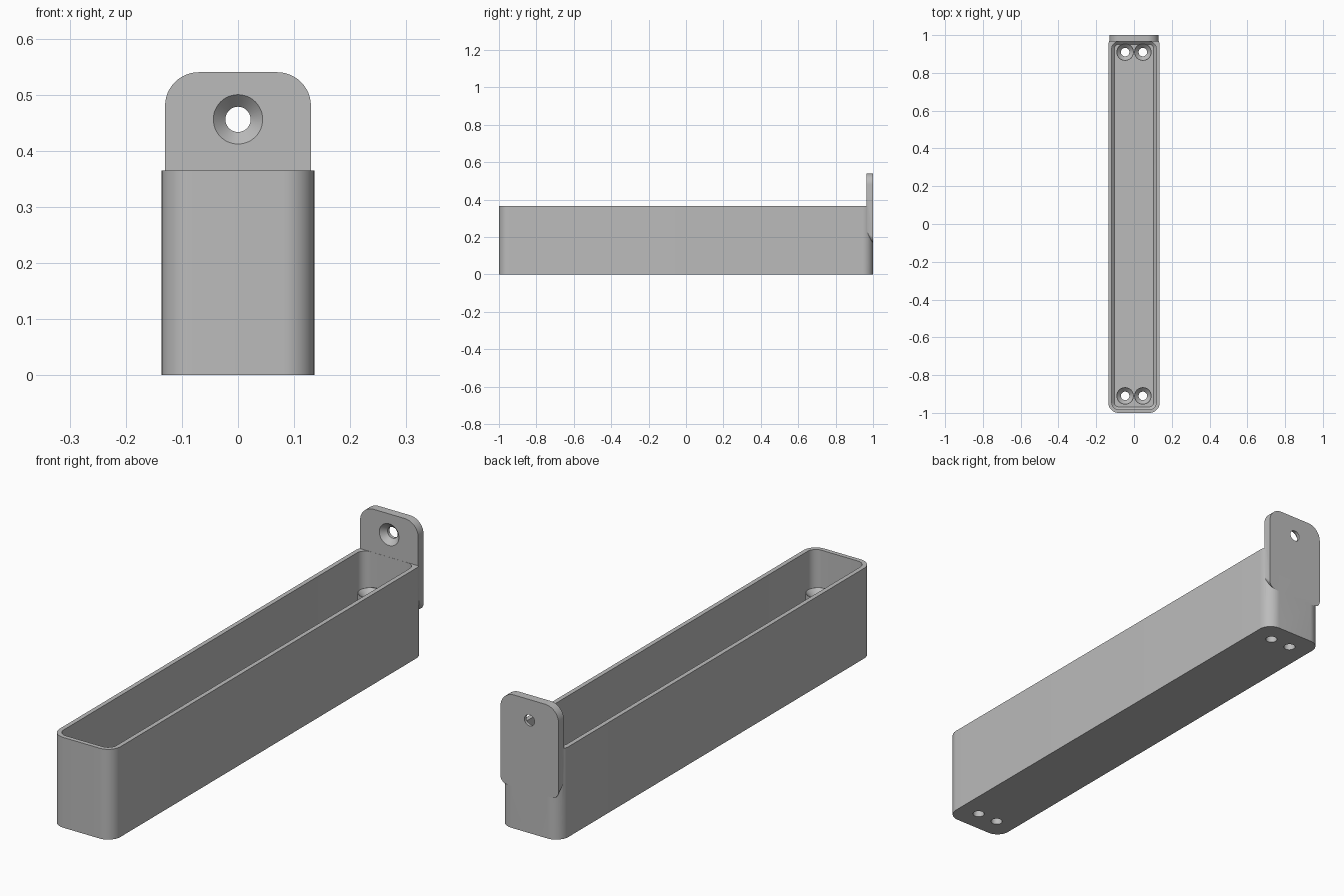
import bpy, bmesh, math
from mathutils import Matrix

if "Cube" in bpy.data.objects:
    bpy.data.objects.remove(bpy.data.objects["Cube"], do_unlink=True)

grey = bpy.data.materials.new("plain_grey")
grey.use_nodes = True
colour = (0.5, 0.5, 0.5, 1)
grey.diffuse_color = colour
grey.node_tree.nodes["Principled BSDF"].inputs["Base Color"].default_value = colour


def rounded_rect(x0, x1, y0, y1, radii, steps=12):
    """Outline, counter-clockwise from the upper right corner."""
    corners = [(x1, y1, -1, -1), (x0, y1, 1, -1), (x0, y0, 1, 1), (x1, y0, -1, 1)]
    points = []
    for i, ((x, y, sx, sy), r) in enumerate(zip(corners, radii)):
        for s in range(steps + 1):
            a = math.pi / 2 * (i + s / steps)
            points.append((x + sx * r + r * math.cos(a), y + sy * r + r * math.sin(a)))
    return points


def circle(r, steps=48):
    return [(r * math.cos(math.tau * i / steps), r * math.sin(math.tau * i / steps))
            for i in range(steps)]


def loft(name, sections, matrix=Matrix()):
    """Closed solid through (outline, height) sections."""
    bm = bmesh.new()
    rings = [[bm.verts.new((x, y, z)) for x, y in pts] for pts, z in sections]
    n = len(rings[0])
    bm.faces.new(rings[0])
    bm.faces.new(rings[-1])
    for a, b in zip(rings, rings[1:]):
        for i in range(n):
            j = (i + 1) % n
            bm.faces.new((a[i], a[j], b[j], b[i]))
    bm.transform(matrix)
    bmesh.ops.recalc_face_normals(bm, faces=bm.faces)
    mesh = bpy.data.meshes.new(name)
    bm.to_mesh(mesh)
    bm.free()
    mesh.materials.append(grey)
    obj = bpy.data.objects.new(name, mesh)
    bpy.context.collection.objects.link(obj)
    return obj


def combine(target, tool, operation):
    mod = target.modifiers.new(tool.name, "BOOLEAN")
    mod.operation = operation
    mod.solver = "EXACT"
    mod.object = tool
    bpy.context.view_layer.objects.active = target
    bpy.ops.object.modifier_apply(modifier=mod.name)
    bpy.data.objects.remove(tool, do_unlink=True)


# Long open tray
W, H = 0.136, 0.365
tray = loft("tray", [(rounded_rect(-W, W, -1, 1, [0.055] * 4), z) for z in (0, H)])


def cavity_outline(inset):
    return rounded_rect(-W + inset, W - inset, -1 + inset, 0.983 - inset, [0.055 - inset] * 4)


cavity = loft("cavity", [(cavity_outline(0.032), 0.02), (cavity_outline(0.018), 0.034),
                         (cavity_outline(0.018), 0.45)])
combine(tray, cavity, "DIFFERENCE")

# Hanging tab at the back, its underside sloping forward and up
stand_up = Matrix.Rotation(math.pi / 2, 4, "X")
tab_radii = [0.06, 0.06, 0.03, 0.03]
tab = loft("hanging_tab", [(rounded_rect(-0.13, 0.13, 0.205, 0.54, tab_radii), -0.9655),
                           (rounded_rect(-0.13, 0.13, 0.17, 0.54, tab_radii), -1)], stand_up)
combine(tray, tab, "UNION")

# Screw posts in both ends
POST_TOP = 0.23
places = [(x, y) for x in (-0.047, 0.047) for y in (-0.91, 0.91)]
for x, y in places:
    post = loft("screw_post", [(circle(0.046), 0.01), (circle(0.046), POST_TOP)],
                Matrix.Translation((x, y, 0)))
    combine(tray, post, "UNION")


def countersink(matrix, length):
    """Cutter whose local z = 0 is the screw-head surface."""
    sections = [(circle(0.0225), -length), (circle(0.0225), -0.022),
                (circle(0.044), 0), (circle(0.044), 0.01)]
    combine(tray, loft("screw_hole", sections, matrix), "DIFFERENCE")


# Screw holes through the posts and the tab
for x, y in places:
    countersink(Matrix.Translation((x, y, POST_TOP)), 0.3)
countersink(Matrix.Translation((0, 0.9655, 0.456)) @ stand_up, 0.06)

# Smooth rounded faces, sharp edges
bpy.ops.object.select_all(action="DESELECT")
tray.select_set(True)
bpy.context.view_layer.objects.active = tray
bpy.ops.object.shade_smooth_by_angle(angle=math.radians(30))
